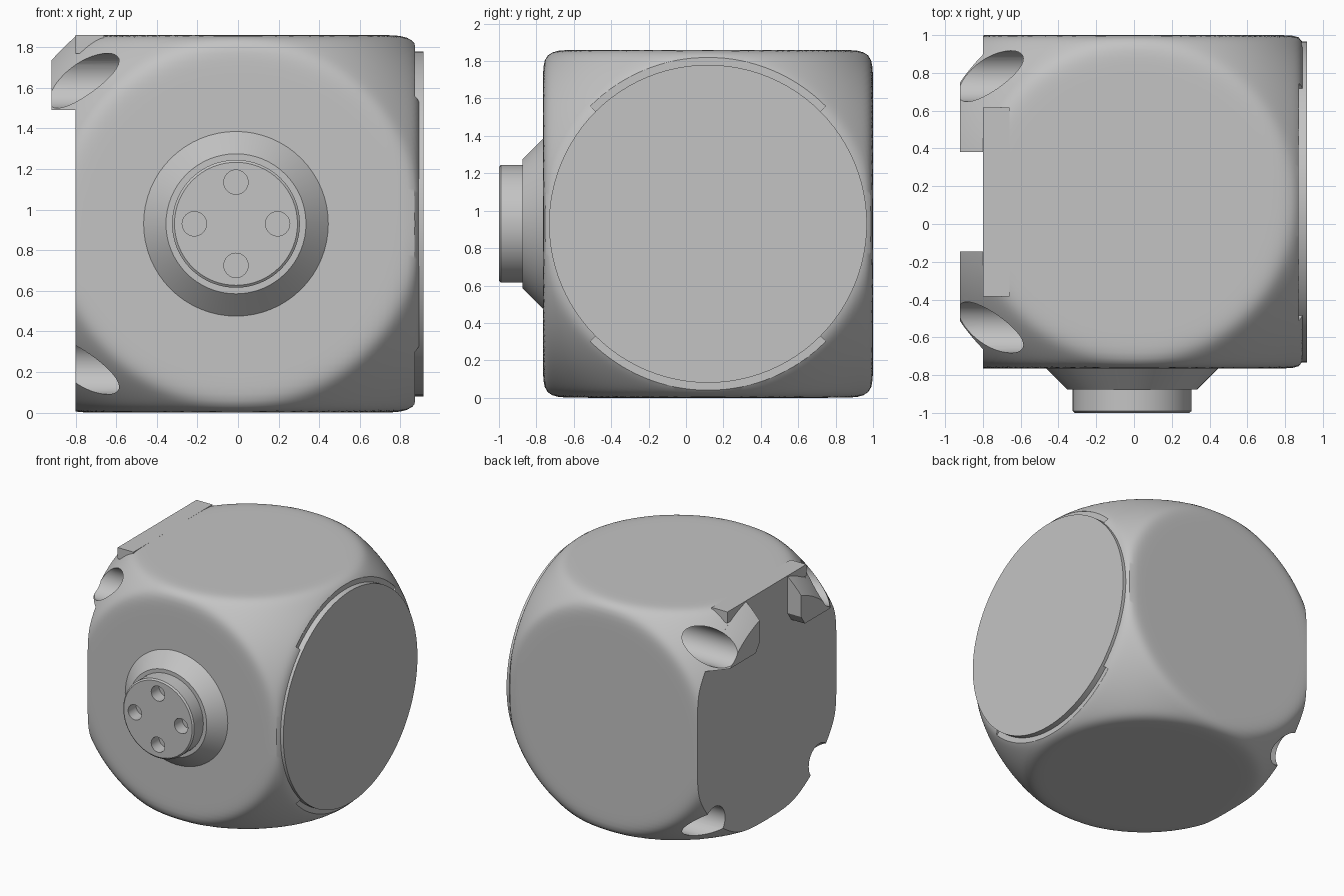
import bpy, bmesh, math
from mathutils import Vector

old = bpy.data.objects.get("Cube")
if old:
    bpy.data.objects.remove(old, do_unlink=True)

CY, CZ = 0.1175, 0.93            # centre of the housing in y and z
HALF = (0.90, 0.8825, 0.93)      # half sizes of the housing
R = 1.25                         # radius of the sphere that rounds it

grey = bpy.data.materials.new("plain grey")
grey.diffuse_color = (0.55, 0.55, 0.55, 1)
grey.use_nodes = True
grey.node_tree.nodes["Principled BSDF"].inputs["Base Color"].default_value = (0.55, 0.55, 0.55, 1)


def make(name, bm):
    bmesh.ops.recalc_face_normals(bm, faces=bm.faces[:])
    me = bpy.data.meshes.new(name)
    bm.to_mesh(me)
    bm.free()
    me.materials.append(grey)
    ob = bpy.data.objects.new(name, me)
    bpy.context.collection.objects.link(ob)
    return ob


def prism(name, pts, a0, a1, axis="x"):
    """Extrude a 2D outline along x (outline in y, z) or along y (outline in x, z)."""
    bm = bmesh.new()

    def place(a, p):
        return (a, p[0], p[1]) if axis == "x" else (p[0], a, p[1])
    lo = [bm.verts.new(place(a0, p)) for p in pts]
    hi = [bm.verts.new(place(a1, p)) for p in pts]
    bm.faces.new(lo)
    bm.faces.new(hi)
    n = len(pts)
    for i in range(n):
        j = (i + 1) % n
        bm.faces.new((lo[i], lo[j], hi[j], hi[i]))
    return make(name, bm)


def arc(u, v, r, a0=0, a1=360, n=64):
    count = n if a1 - a0 == 360 else n + 1
    angles = [math.radians(a0 + (a1 - a0) * i / n) for i in range(count)]
    return [(u + r * math.cos(a), v + r * math.sin(a)) for a in angles]


def lathe(name, profile, u, v, n=64):
    """Turn a (radius, y) profile about an axis parallel to y."""
    bm = bmesh.new()
    rings = [[bm.verts.new((p[0], y, p[1])) for p in arc(u, v, r, n=n)] for r, y in profile]
    for a, b in zip(rings, rings[1:]):
        for i in range(n):
            j = (i + 1) % n
            bm.faces.new((a[i], a[j], b[j], b[i]))
    bm.faces.new(rings[0])
    bm.faces.new(rings[-1])
    return make(name, bm)


def boolean(ob, tool, op="DIFFERENCE"):
    mod = ob.modifiers.new("cut", "BOOLEAN")
    mod.operation, mod.solver, mod.object = op, "EXACT", tool
    bpy.context.view_layer.objects.active = ob
    bpy.ops.object.modifier_apply(modifier=mod.name)
    bpy.data.objects.remove(tool, do_unlink=True)


def smooth(ob, angle=30):
    bpy.ops.object.select_all(action="DESELECT")
    ob.select_set(True)
    bpy.context.view_layer.objects.active = ob
    bpy.ops.object.shade_smooth_by_angle(angle=math.radians(angle))


# Housing: a box blended softly with a sphere
bm = bmesh.new()
bmesh.ops.create_cube(bm, size=2)
bmesh.ops.subdivide_edges(bm, edges=bm.edges[:], cuts=63, use_grid_fill=True)
P = 60
for v in bm.verts:
    d = Vector([math.tan(c * math.pi / 4) for c in v.co]).normalized()
    s = sum((abs(c) / h) ** P for c, h in zip(d, HALF)) + (1 / R) ** P
    v.co = d * s ** (-1 / P) + Vector((0, CY, CZ))
housing = make("housing", bm)

# Flat left side
boolean(housing, prism("side_cutter", [(-2, -1), (2, -1), (2, 3), (-2, 3)], -2, -0.8))

# Curved grooves above and below the round plate
for start in (45, 225):
    outline = arc(CY, CZ, 0.89, start, start + 90, 32) + arc(CY, CZ, 0.83, start, start + 90, 32)[::-1]
    boolean(housing, prism("groove_cutter", outline, 0.87, 1.1))


def screw_hole(sy, sz):
    return prism("hole_cutter", arc(CY + sy * 0.665, CZ + sz * 0.705, 0.135, n=40), -1.3, -0.3)


# Screw recesses in the four left corners
for sy in (-1, 1):
    for sz in (-1, 1):
        boolean(housing, screw_hole(sy, sz))
smooth(housing)

# Upper mounting tabs, rounded by the same sphere
for sy, label in ((-1, "front"), (1, "back")):
    outline = [(0.263, 0.93), (0.263, 0.63), (0.31, 0.56), (0.8825, 0.56), (0.8825, 0.93)]
    tab = prism(label + "_mounting_tab", [(CY + sy * y, CZ + z) for y, z in outline], -0.92, -0.79)
    bm = bmesh.new()
    bmesh.ops.create_uvsphere(bm, u_segments=128, v_segments=64, radius=R)
    bmesh.ops.translate(bm, verts=bm.verts[:], vec=(0, CY, CZ))
    boolean(tab, make("rounding_sphere", bm), "INTERSECT")
    boolean(tab, screw_hole(sy, 1))
    smooth(tab)

# Straight top edge on the left side
prism("top_edge_fill", [(-0.8, 1.77), (-0.8, 1.86), (-0.66, 1.86), (-0.66, 1.77)],
      CY - 0.5, CY + 0.5, "y")

# Round plate on the right side
smooth(prism("round_plate", arc(CY, CZ, 0.85, n=96), 0.80, 0.915))

# Front connector with four sockets
connector = lathe("connector", [(0.455, -0.70), (0.455, -0.765), (0.345, -0.875), (0.315, -0.875),
                                (0.315, -0.99), (0.303, -1.0)], -0.01, CZ)
for i in range(4):
    a = i * math.pi / 2
    spot = arc(-0.01 + 0.205 * math.cos(a), CZ + 0.205 * math.sin(a), 0.06, n=32)
    boolean(connector, prism("socket_cutter", spot, -1.1, -0.9, "y"))
smooth(connector)
